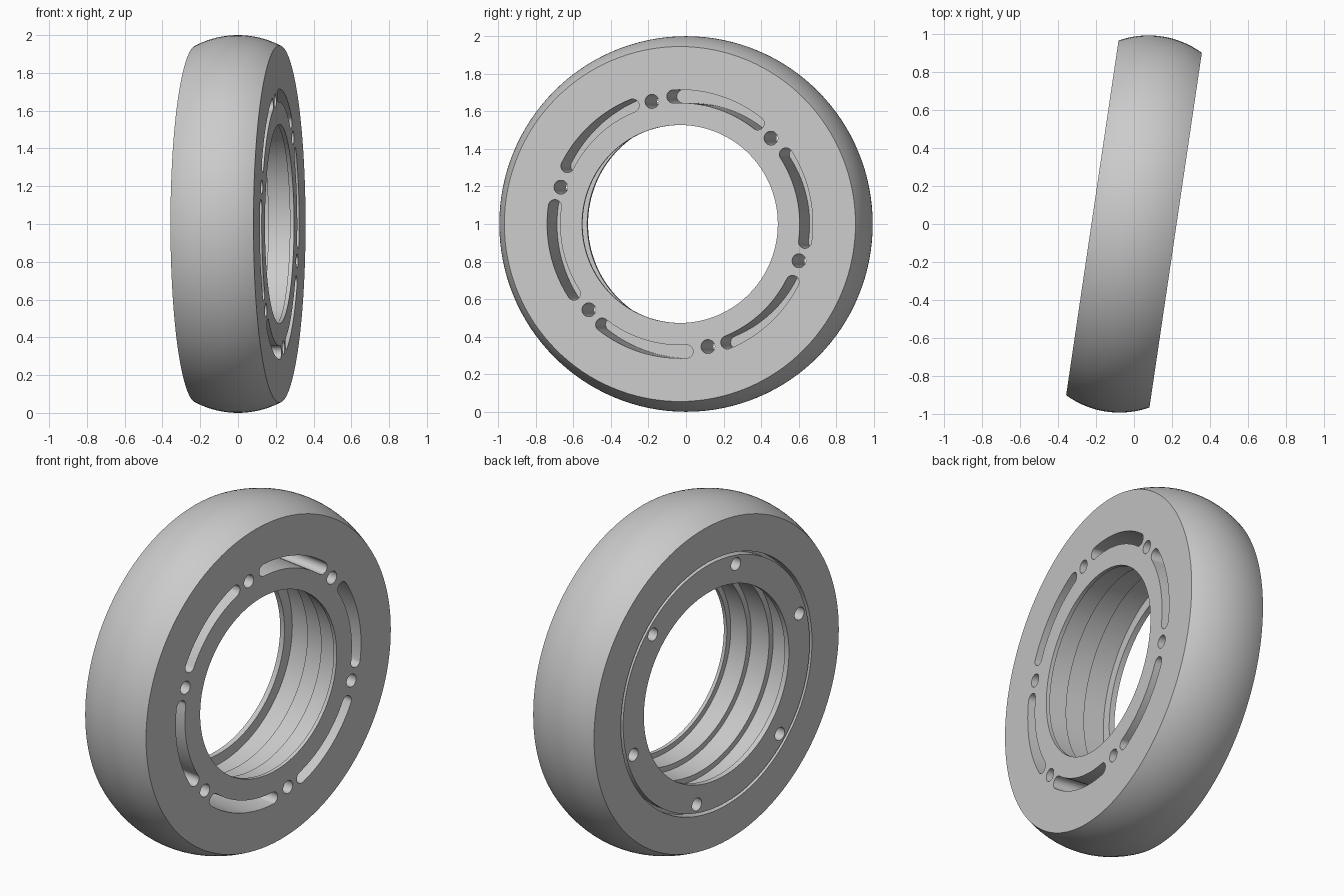
import bpy, bmesh
from math import sin, cos, pi, radians
from mathutils import Matrix

if "Cube" in bpy.data.objects:
    bpy.data.objects.remove(bpy.data.objects["Cube"], do_unlink=True)

HALF = 0.222        # half width of the wheel
EDGE = 0.945        # radius of the flat side faces
CROWN = 0.055       # bulge of the tread
SEGMENTS = 128

grey = bpy.data.materials.new("light grey")
grey.use_nodes = True
colour = (0.6, 0.6, 0.6, 1)
grey.diffuse_color = colour
grey.node_tree.nodes["Principled BSDF"].inputs["Base Color"].default_value = colour


def make_object(name, bm):
    bmesh.ops.recalc_face_normals(bm, faces=bm.faces[:])
    mesh = bpy.data.meshes.new(name)
    bm.to_mesh(mesh)
    bm.free()
    mesh.materials.append(grey)
    obj = bpy.data.objects.new(name, mesh)
    bpy.context.collection.objects.link(obj)
    return obj


def revolve(name, profile):
    """Spin a closed (x, radius) profile around the x axis."""
    bm = bmesh.new()
    rings = []
    for i in range(SEGMENTS):
        a = 2 * pi * i / SEGMENTS
        rings.append([bm.verts.new((x, r * sin(a), r * cos(a))) for x, r in profile])
    n = len(profile)
    for i, ring in enumerate(rings):
        after = rings[(i + 1) % SEGMENTS]
        for j in range(n):
            k = (j + 1) % n
            bm.faces.new((ring[j], ring[k], after[k], after[j]))
    return make_object(name, bm)


def add_prism(bm, outline, x0, x1):
    """Extrude a (y, z) outline along the x axis."""
    low = [bm.verts.new((x0, y, z)) for y, z in outline]
    high = [bm.verts.new((x1, y, z)) for y, z in outline]
    bm.faces.new(low)
    bm.faces.new(high[::-1])
    for i in range(len(low)):
        k = (i + 1) % len(low)
        bm.faces.new((low[i], high[i], high[k], low[k]))


def slot_outline(radius, width, start, end, steps=16):
    """Curved slot with round ends; equal angles give a round hole."""
    pts = []
    h = width / 2

    def cap(a, first):
        cy, cz = radius * sin(a), radius * cos(a)
        for i in range(steps + 1):
            t = a + first + pi * i / steps
            pts.append((cy + h * sin(t), cz + h * cos(t)))

    def arc(r, a0, a1):
        for i in range(1, steps):
            a = a0 + (a1 - a0) * i / steps
            pts.append((r * sin(a), r * cos(a)))

    cap(end, 0)
    if start != end:
        arc(radius - h, end, start)
        cap(start, pi)
        arc(radius + h, start, end)
    else:
        for i in range(1, steps):
            t = end + pi + pi * i / steps
            pts.append((radius * sin(end) + h * sin(t), radius * cos(end) + h * cos(t)))
    return pts


# Wheel profile: crowned tread, stepped bore, thin lip and ring groove at the back
bulge = (HALF ** 2 + CROWN ** 2) / (2 * CROWN)
profile = []
for i in range(25):
    x = -HALF + 2 * HALF * i / 24
    profile.append((x, 1 - bulge + (bulge ** 2 - x ** 2) ** 0.5))
profile += [(HALF, 0.527), (0.2, 0.527), (0.2, 0.557), (0.08, 0.557),
            (0.08, 0.588), (-0.05, 0.588), (-0.05, 0.62), (-0.19, 0.62),
            (-0.19, 0.56), (-HALF, 0.56),
            (-HALF, 0.72), (-0.17, 0.72), (-0.17, 0.738), (-HALF, 0.738)]
wheel = revolve("wheel_ring", profile)

# Six through holes and six deep curved slots
bm = bmesh.new()
for k in range(6):
    turn = radians(60 * k)
    hole = turn - radians(13)
    add_prism(bm, slot_outline(0.67, 0.074, hole, hole), -0.4, 0.4)
    add_prism(bm, slot_outline(0.68, 0.07, turn - radians(3), turn + radians(38)), -0.14, 0.4)
cutter = make_object("slot_cutter", bm)
cutter.hide_render = True

cut = wheel.modifiers.new("slots", "BOOLEAN")
cut.operation = "DIFFERENCE"
cut.solver = "EXACT"
cut.object = cutter
bpy.ops.object.select_all(action="DESELECT")
bpy.context.view_layer.objects.active = wheel
wheel.select_set(True)
bpy.ops.object.modifier_apply(modifier=cut.name)
bpy.data.objects.remove(cutter, do_unlink=True)

# Turn the axle slightly, stand the wheel on the floor
wheel.data.transform(Matrix.Translation((0, 0, 1)) @ Matrix.Rotation(radians(-8.4), 4, "Z"))
bpy.ops.object.shade_smooth_by_angle(angle=radians(30))
